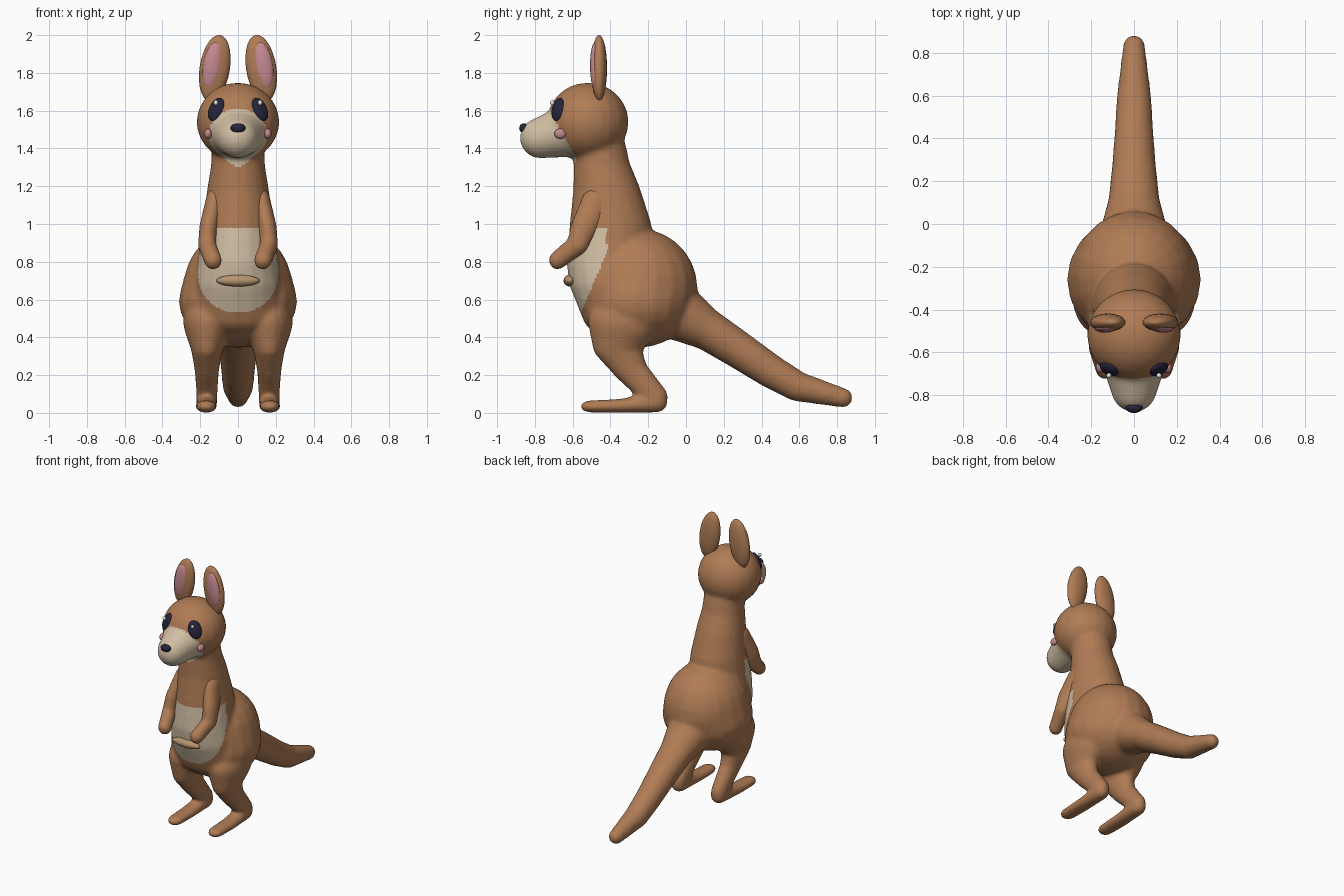
import bpy, bmesh
from mathutils import Matrix, Vector

cube = bpy.data.objects.get("Cube")
if cube:
    bpy.data.objects.remove(cube, do_unlink=True)


def material(name, rgb):
    m = bpy.data.materials.new(name)
    m.use_nodes = True
    m.diffuse_color = (*rgb, 1)
    bsdf = next(n for n in m.node_tree.nodes if n.type == "BSDF_PRINCIPLED")
    bsdf.inputs["Base Color"].default_value = (*rgb, 1)
    bsdf.inputs["Roughness"].default_value = 0.8
    return m


FUR = material("brown fur", (0.43, 0.2, 0.09))
CREAM = material("cream fur", (0.64, 0.52, 0.37))
TAN = material("tan pouch", (0.47, 0.3, 0.16))
DARK = material("dark navy", (0.018, 0.018, 0.045))
PINK = material("ear pink", (0.56, 0.25, 0.28))
WHITE = material("eye glint", (0.85, 0.85, 0.85))

# one unit sphere shared by every rounded form
bm = bmesh.new()
bmesh.ops.create_uvsphere(bm, u_segments=20, v_segments=14, radius=1)
bm.verts.index_update()
BALL_VERTS = [v.co.copy() for v in bm.verts]
BALL_FACES = [[v.index for v in f.verts] for f in bm.faces]
bm.free()


def ellipsoid(centre, radii, rot=Matrix.Identity(4), side=1):
    """Placement of the unit sphere, mirrored in x when side is -1."""
    flip = Matrix.Diagonal((side, 1, 1, 1))
    return (flip @ Matrix.Translation(centre) @ rot
            @ Matrix.Diagonal((*radii, 1)) @ flip)


def make_object(name, placements, *mats):
    verts, faces = [], []
    for m in placements:
        start = len(verts)
        verts += [m @ v for v in BALL_VERTS]
        faces += [[start + i for i in f] for f in BALL_FACES]
    me = bpy.data.meshes.new(name)
    me.from_pydata(verts, [], faces)
    me.polygons.foreach_set("use_smooth", [True] * len(faces))
    ob = bpy.data.objects.new(name, me)
    bpy.context.collection.objects.link(ob)
    for m in mats:
        me.materials.append(m)
    return ob


def blob(name, centre, radii, mat, rot=Matrix.Identity(4), paired=True):
    for side, label in ((1, "left_"), (-1, "right_")) if paired else ((1, ""),):
        make_object(label + name, [ellipsoid(centre, radii, rot, side)], mat)


def chain(stations, sides=(1,), steps=7):
    """Sweep ellipsoids (x, y, z, rx, ry, rz) between stations."""
    swept = [stations[0]]
    for a, b in zip(stations, stations[1:]):
        for i in range(1, steps + 1):
            swept.append([p + (q - p) * i / steps for p, q in zip(a, b)])
    return [ellipsoid(s[:3], s[3:], side=side) for s in swept for side in sides]


def skin(ob, smooth):
    """Fuse the swept volumes into one soft surface."""
    r = ob.modifiers.new("fuse", "REMESH")
    r.mode = "VOXEL"
    r.voxel_size = 0.012
    r.use_smooth_shade = True
    s = ob.modifiers.new("soften", "SMOOTH")
    s.factor = 0.5
    s.iterations = smooth
    bpy.context.view_layer.objects.active = ob
    for m in ("fuse", "soften"):
        bpy.ops.object.modifier_apply(modifier=m)


# head and muzzle
parts = [ellipsoid((0, -0.52, 1.54), (0.22, 0.217, 0.208))]
parts += chain([(0, -0.6, 1.5, 0.165, 0.13, 0.145),
                (0, -0.77, 1.455, 0.108, 0.11, 0.108)])
# neck, chest and belly
parts += chain([(0, -0.455, 1.4, 0.14, 0.14, 0.1),
                (0, -0.445, 1.3, 0.145, 0.152, 0.1),
                (0, -0.42, 1.18, 0.165, 0.178, 0.1),
                (0, -0.4, 1.0, 0.19, 0.218, 0.1),
                (0, -0.4, 0.8, 0.215, 0.235, 0.1),
                (0, -0.39, 0.68, 0.235, 0.228, 0.1),
                (0, -0.37, 0.52, 0.24, 0.18, 0.12)])
# haunches
parts += chain([(0, -0.25, 0.66, 0.29, 0.312, 0.315),
                (0, -0.26, 0.59, 0.314, 0.3, 0.245)])
# tail
parts += chain([(0, -0.04, 0.54, 0.16, 0.12, 0.16),
                (0, 0.1, 0.45, 0.122, 0.1, 0.115),
                (0, 0.27, 0.34, 0.104, 0.1, 0.1),
                (0, 0.45, 0.22, 0.09, 0.09, 0.09),
                (0, 0.59, 0.14, 0.082, 0.08, 0.08),
                (0, 0.83, 0.08, 0.053, 0.053, 0.053)])
# thighs, shins and feet
parts += chain([(0.16, -0.33, 0.48, 0.13, 0.19, 0.15),
                (0.165, -0.365, 0.35, 0.085, 0.13, 0.09),
                (0.165, -0.3, 0.235, 0.066, 0.095, 0.07),
                (0.165, -0.17, 0.09, 0.056, 0.075, 0.062),
                (0.165, -0.16, 0.055, 0.056, 0.064, 0.055),
                (0.168, -0.35, 0.037, 0.06, 0.06, 0.037),
                (0.168, -0.495, 0.034, 0.056, 0.068, 0.034)], (1, -1))
body = make_object("body", parts, FUR, CREAM)
skin(body, 14)

# cream muzzle and belly patch
for f in body.data.polygons:
    x, y, z = f.center
    muzzle = (f.center - Vector((0, -0.745, 1.42))).length < 0.19
    belly = (0.53 < z < 0.98 and abs(x) < 0.225
             and y < -0.42 - max(0, 0.85 - z) * 0.43)
    f.material_index = int(muzzle or belly)

# arms
for side, label in ((1, "left_arm"), (-1, "right_arm")):
    arm = chain([(0.125, -0.48, 1.1, 0.05, 0.08, 0.09),
                 (0.155, -0.54, 0.98, 0.05, 0.072, 0.07),
                 (0.165, -0.575, 0.89, 0.048, 0.058, 0.055),
                 (0.132, -0.68, 0.808, 0.048, 0.046, 0.05)], (side,))
    skin(make_object(label, arm, FUR), 6)

# ears with pink lining
lean = Matrix.Rotation(-0.16, 4, "Y")
blob("ear", (0.123, -0.46, 1.825), (0.08, 0.042, 0.178), FUR, lean)
blob("ear_lining", (0.135, -0.483, 1.838), (0.05, 0.025, 0.125), PINK, lean)

# eyes and glints, seated on the head surface
out = Vector((0.122, -0.165, 0.07)).normalized()
face_out = out.to_track_quat("Y", "Z").to_matrix().to_4x4()
eye = Vector((0, -0.52, 1.54)) + out * 0.205
blob("eye", eye, (0.046, 0.025, 0.065), DARK,
     face_out @ Matrix.Rotation(0.25, 4, "Y"))
blob("eye_glint", (0.117, -0.708, 1.642), (0.012, 0.012, 0.014), WHITE)

# cheeks, nose and pouch lip
blob("cheek", (0.158, -0.665, 1.478), (0.02, 0.032, 0.027), PINK)
blob("nose", (0, -0.857, 1.507), (0.04, 0.026, 0.026), DARK, paired=False)
blob("pouch_lip", (0, -0.615, 0.7), (0.115, 0.033, 0.031), TAN, paired=False)
